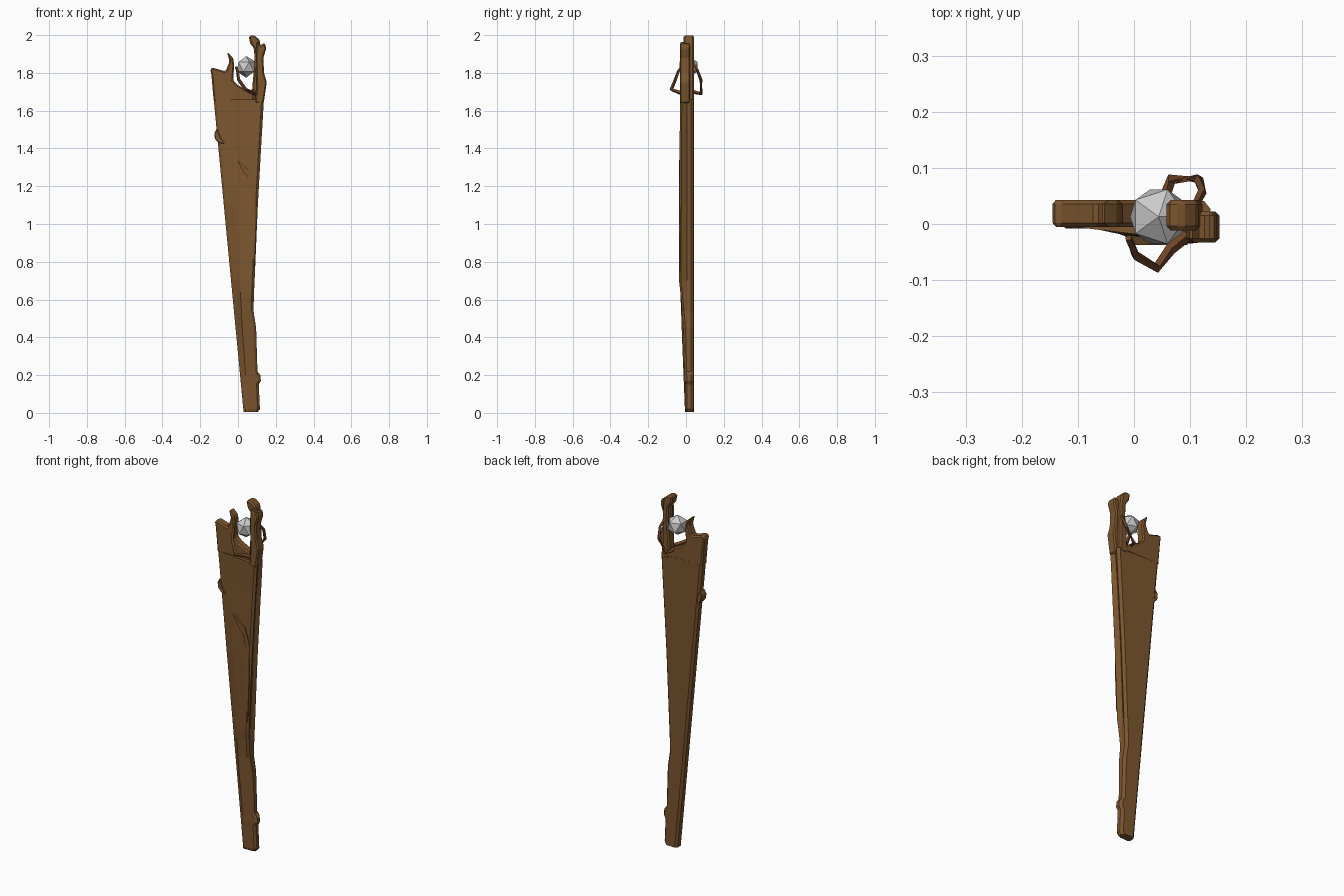
import bpy, bmesh
from mathutils import Vector


def material(name, rgb):
    m = bpy.data.materials.new(name)
    m.diffuse_color = (*rgb, 1)
    return m


WOOD = material("wood", (0.2, 0.092, 0.028))
TWIG = material("twig_wood", (0.16, 0.06, 0.022))


def finish(bm, name, mat=None):
    bmesh.ops.recalc_face_normals(bm, faces=bm.faces[:])
    me = bpy.data.meshes.new(name)
    bm.to_mesh(me)
    bm.free()
    ob = bpy.data.objects.new(name, me)
    bpy.context.collection.objects.link(ob)
    if mat:
        me.materials.append(mat)
    return ob


def loft(name, rings, mat):
    """Skin a list of equal-length rings and close both ends."""
    bm = bmesh.new()
    vs = [[bm.verts.new(p) for p in r] for r in rings]
    n = len(rings[0])
    for a, b in zip(vs, vs[1:]):
        for i in range(n):
            j = (i + 1) % n
            bm.faces.new((a[i], a[j], b[j], b[i]))
    bm.faces.new(vs[0][::-1])
    bm.faces.new(vs[-1])
    return finish(bm, name, mat)


def slab(name, pts, y0, y1, chamfer, mat=WOOD):
    """Front-view outline (x, z) given thickness, with chamfered edges."""
    ob = loft(name, [[(x, y, z) for x, z in pts] for y in (y0, y1)], mat)
    if chamfer:
        b = ob.modifiers.new("chamfer", 'BEVEL')
        b.width, b.segments = chamfer, 1
        b.limit_method, b.angle_limit = 'ANGLE', 0.6
    return ob


def twig(name, pts, r):
    """Four-sided bent twig tapering to its tip."""
    pts = [Vector(p) for p in pts]
    rings = []
    for i, p in enumerate(pts):
        d = (pts[min(i + 1, len(pts) - 1)] - pts[max(i - 1, 0)]).normalized()
        u = d.cross(Vector((0.3, 0.2, 1))).normalized()
        v = d.cross(u)
        k = r * (1 - 0.35 * i / (len(pts) - 1))
        rings.append([p + u * k, p + v * k, p - u * k, p - v * k])
    return loft(name, rings, TWIG)


# Tapered shaft: stations of z, crease x, right x, crease y, right front y, groove depth
stations = [
    (0.005, 0.055, 0.105, -0.002, 0.000, 0.0),
    (0.02, 0.050, 0.116, -0.006, -0.004, 0.0),
    (0.15, 0.045, 0.110, -0.011, -0.005, 0.0),
    (0.17, 0.042, 0.121, -0.012, -0.006, 0.0),
    (0.20, 0.040, 0.118, -0.013, -0.006, 0.0),
    (0.22, 0.038, 0.103, -0.014, -0.007, 0.0),
    (0.32, 0.032, 0.100, -0.018, -0.009, 0.0),
    (0.45, 0.022, 0.096, -0.023, -0.013, 0.0),
    (0.54, 0.018, 0.082, -0.026, -0.020, 0.0),
    (0.64, 0.012, 0.085, -0.028, -0.030, 0.003),
    (0.70, 0.009, 0.088, -0.028, -0.037, 0.012),
    (1.10, -0.010, 0.105, -0.024, -0.035, 0.014),
    (1.40, -0.026, 0.122, -0.018, -0.034, 0.014),
    (1.50, 0.025, 0.128, -0.022, -0.033, 0.014),
    (1.66, 0.070, 0.137, -0.026, -0.032, 0.010),
]
rings = []
for z, xc, xr, yc, yr, g in stations:
    xl = 0.03 - 0.0955 * z
    rings.append([(xl, 0.005, z), (xl + 0.012, -0.004, z), (xc, yc, z),
                  (xr - 0.012, yr, z), (xr, yr + 0.010, z), (xr - g, 0.004, z),
                  (xr, 0.026, z), (xr - 0.012, 0.041, z),
                  (xl + 0.012, 0.043, z), (xl, 0.032, z)])
loft("shaft", rings, WOOD)

# Broken crown on the left, sloping down into the crystal notch
slab("left_crown", [(-0.1285, 1.65), (-0.141, 1.79), (-0.147, 1.82), (-0.135, 1.828),
                    (-0.066, 1.808), (-0.045, 1.86), (-0.058, 1.91), (-0.026, 1.88),
                    (-0.02, 1.84), (-0.026, 1.76), (0.0, 1.735), (0.05, 1.71),
                    (0.085, 1.69), (0.10, 1.65)], -0.005, 0.043, 0.009)
# Two overlapping splinters on the right
slab("back_prong", [(0.075, 1.64), (0.078, 1.75), (0.088, 1.85), (0.085, 1.93),
                    (0.065, 1.955), (0.056, 1.995), (0.085, 2.0), (0.115, 1.975),
                    (0.122, 1.9), (0.122, 1.64)], -0.012, 0.043, 0.008)
slab("front_prong", [(0.09, 1.64), (0.098, 1.72), (0.094, 1.9), (0.10, 1.97), (0.12, 1.945),
                     (0.14, 1.96), (0.15, 1.93), (0.134, 1.88), (0.138, 1.8),
                     (0.152, 1.75), (0.145, 1.70), (0.136, 1.64)], -0.033, 0.022, 0.007)

# Bark knot on the left edge and a raised splinter on the face
slab("bark_knot", [(-0.104, 1.43), (-0.122, 1.45), (-0.126, 1.48), (-0.112, 1.505),
                   (-0.09, 1.455), (-0.06, 1.42)], -0.008, 0.040, 0.004)
slab("face_splinter", [(-0.005, 1.34), (0.025, 1.28), (0.06, 1.24), (0.075, 1.16),
                       (0.07, 1.0), (0.085, 0.75), (0.095, 1.0), (0.095, 1.2),
                       (0.07, 1.28), (0.03, 1.31)], -0.037, -0.015, 0.0)

# Twigs clasping the crystal
twig("front_twig", [(0.095, -0.02, 1.69), (0.065, -0.045, 1.70), (0.04, -0.078, 1.712),
                    (0.003, -0.056, 1.765), (-0.003, -0.04, 1.81), (-0.01, -0.025, 1.83)], 0.011)
twig("back_twig", [(0.05, 0.036, 1.70), (0.067, 0.08, 1.69), (0.115, 0.08, 1.76),
                   (0.122, 0.058, 1.82), (0.11, 0.035, 1.855)], 0.011)

# Faceted crystal
bm = bmesh.new()
bmesh.ops.create_icosphere(bm, subdivisions=1, radius=0.057)
bmesh.ops.translate(bm, verts=bm.verts[:], vec=(0.044, 0.013, 1.832))
finish(bm, "crystal")
